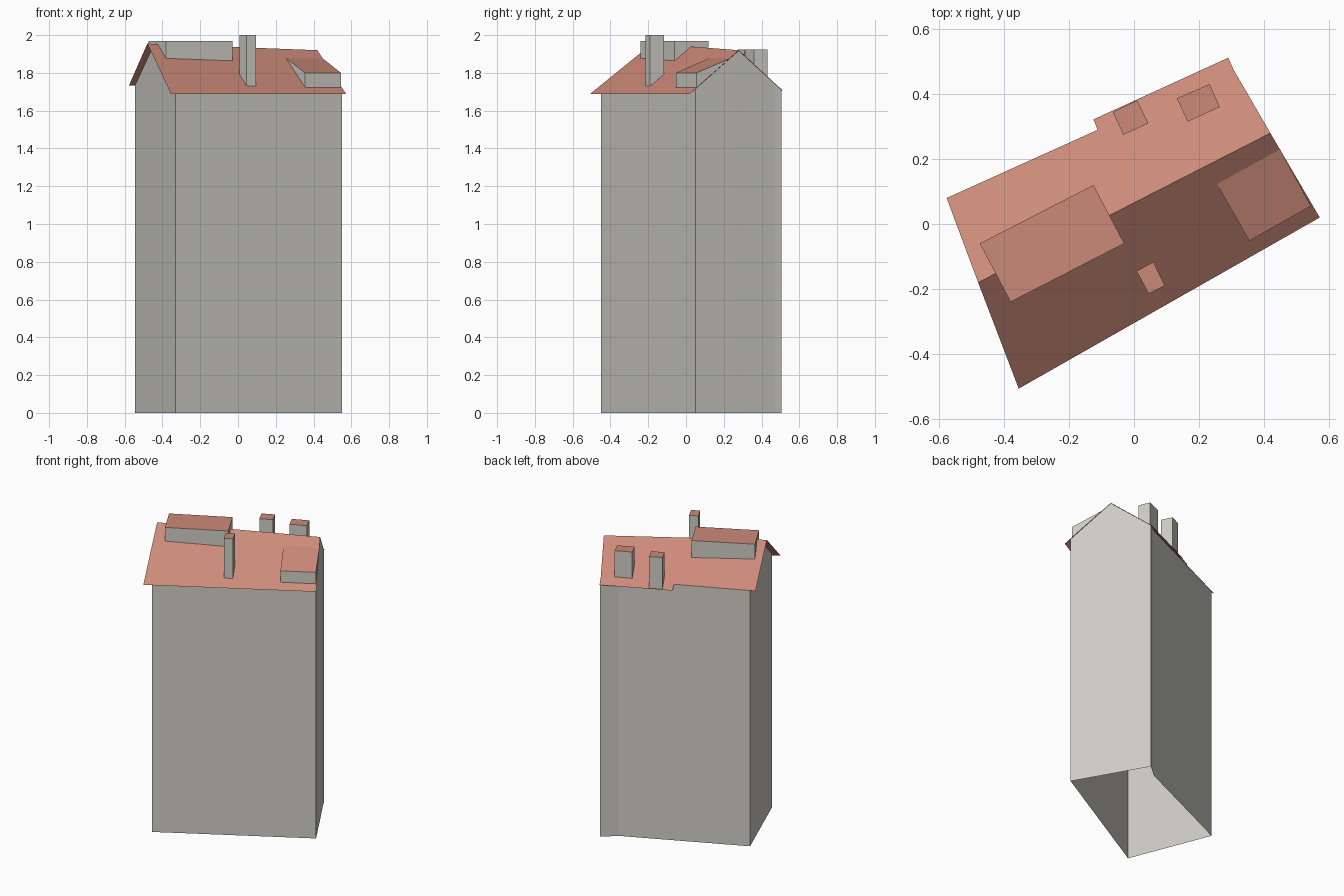
import bpy, bmesh
from mathutils import Vector

cube = bpy.data.objects.get("Cube")
if cube:
    bpy.data.objects.remove(cube, do_unlink=True)


def make_material(name, color):
    mat = bpy.data.materials.new(name)
    mat.use_nodes = True
    mat.diffuse_color = color
    mat.node_tree.nodes["Principled BSDF"].inputs["Base Color"].default_value = color
    return mat


STONE = make_material("warm grey wall", (0.62, 0.61, 0.56, 1))
TILE = make_material("terracotta roof", (0.6, 0.255, 0.19, 1))

# Ridge line, sloping gently down to the right-hand gable
RIDGE_A = Vector((-0.48, -0.18))
RIDGE_B = Vector((0.42, 0.28))
ALONG = (RIDGE_B - RIDGE_A).normalized()
ACROSS = Vector((ALONG.y, -ALONG.x))


def roof_z(p):
    """Height of the pitched roof above a plan point."""
    d = Vector(p) - RIDGE_A
    side = d.dot(ACROSS)
    ridge = 1.955 - 0.0346 * d.dot(ALONG)
    return ridge - (0.767 * side if side > 0 else -0.8 * side)


def finish(name, bm, mats):
    bmesh.ops.remove_doubles(bm, verts=bm.verts, dist=0.0005)
    mesh = bpy.data.meshes.new(name)
    bm.to_mesh(mesh)
    bm.free()
    for m in mats:
        mesh.materials.append(m)
    obj = bpy.data.objects.new(name, mesh)
    bpy.context.collection.objects.link(obj)
    return obj


def ring(name, plan, bottoms, tops, capped):
    """Walls around a counter-clockwise footprint, with an optional tiled top."""
    bm = bmesh.new()
    low = [bm.verts.new((*p, z)) for p, z in zip(plan, bottoms)]
    high = [bm.verts.new((*p, z)) for p, z in zip(plan, tops)]
    n = len(plan)
    for i in range(n):
        j = (i + 1) % n
        bm.faces.new((low[i], low[j], high[j], high[i]))
    if capped:
        bm.faces.new(high).material_index = 1
    return finish(name, bm, [STONE, TILE])


def roof_box(name, plan, top):
    """Box standing on the roof, its foot following the slope."""
    feet = [roof_z(p) for p in plan]
    tops = [f if t is None else t for f, t in zip(feet, top)]
    return ring(name, plan, feet, tops, True)


# Main walls: open below, tops tucked just under the roof
wall_plan = [(-0.33, -0.45), (0.55, 0.05), (0.419, 0.279), (0.308, 0.47),
             (0.29, 0.506), (0.2, 0.43), (0.05, 0.362), (-0.545, 0.092),
             (-0.444, -0.162)]
ring("walls", wall_plan, [0] * len(wall_plan),
     [roof_z(p) - 0.002 for p in wall_plan], False)

# Roof: two thin slopes, the rear one with a stepped eave
bm = bmesh.new()
front = [(-0.355, -0.507), (0.572, 0.02), RIDGE_B, RIDGE_A]
back = [RIDGE_A, RIDGE_B, (0.308, 0.473), (0.29, 0.512),
        (-0.125, 0.322), (-0.112, 0.29), (-0.577, 0.08)]
for slope in (front, back):
    bm.faces.new([bm.verts.new((*p, roof_z(p))) for p in slope])
finish("roof", bm, [TILE])

# Long flat-topped structure straddling the ridge
long_plan = [(-0.38, -0.24), (-0.03, -0.06), (-0.076, 0.027),
             (-0.125, 0.12), (-0.475, -0.06), (-0.426, -0.153)]
roof_box("ridge_dormer", long_plan, [1.97] * 6)

# Shed dormer by the right-hand gable, its top running back into the roof
roof_box("shed_dormer", [(0.355, -0.052), (0.545, 0.055), (0.45, 0.23), (0.255, 0.123)],
         [1.8, 1.8, None, None])

# Chimneys
roof_box("front_chimney", [(0.045, -0.215), (0.095, -0.19), (0.06, -0.117), (0.008, -0.145)],
         [2.0] * 4)
roof_box("back_chimney_right", [(-0.033, 0.275), (0.044, 0.31), (0.01, 0.381), (-0.065, 0.345)],
         [1.925] * 4)
roof_box("back_chimney_left", [(0.165, 0.315), (0.264, 0.36), (0.233, 0.431), (0.132, 0.387)],
         [1.925] * 4)
